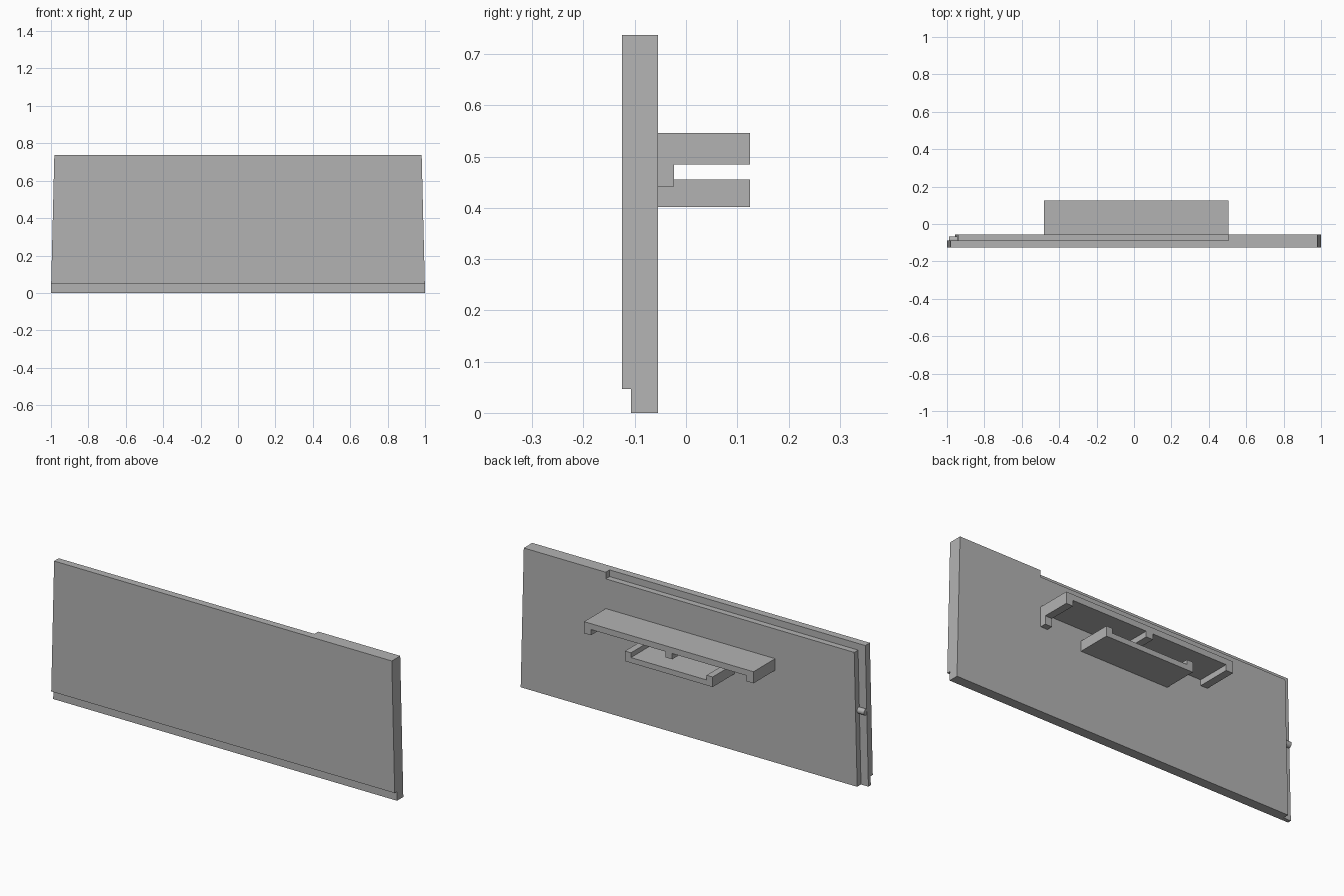
import bpy
import bmesh

cube = bpy.data.objects.get("Cube")
if cube:
    bpy.data.objects.remove(cube, do_unlink=True)

GREY = (0.45, 0.45, 0.45, 1)
grey = bpy.data.materials.new("plain_grey")
grey.use_nodes = True
grey.diffuse_color = GREY
grey.node_tree.nodes["Principled BSDF"].inputs["Base Color"].default_value = GREY


def prism(name, outline, start, end, axis="y"):
    """Extrude an outline: (x, z) along y, or (y, z) along x."""
    bm = bmesh.new()
    rings = []
    for d in (start, end):
        rings.append([bm.verts.new((a, d, b) if axis == "y" else (d, a, b))
                      for a, b in outline])
    bm.faces.new(rings[0])
    bm.faces.new(rings[1][::-1])
    n = len(outline)
    for i in range(n):
        j = (i + 1) % n
        bm.faces.new((rings[0][i], rings[1][i], rings[1][j], rings[0][j]))
    bmesh.ops.recalc_face_normals(bm, faces=bm.faces)
    mesh = bpy.data.meshes.new(name)
    bm.to_mesh(mesh)
    bm.free()
    mesh.materials.append(grey)
    obj = bpy.data.objects.new(name, mesh)
    bpy.context.collection.objects.link(obj)
    return obj


def rect(a0, b0, a1, b1):
    return [(a0, b0), (a1, b0), (a1, b1), (a0, b1)]


def cut(target, cutter):
    mod = target.modifiers.new("cut", "BOOLEAN")
    mod.operation = "DIFFERENCE"
    mod.solver = "EXACT"
    mod.object = cutter
    bpy.context.view_layer.objects.active = target
    bpy.ops.object.modifier_apply(modifier=mod.name)
    bpy.data.objects.remove(cutter, do_unlink=True)


FRONT, BACK, OUTER = -0.125, -0.055, 0.125
REBATE = -0.087
TOP = 0.737
TAPER = 0.018

# Tapered panel with a stepped front foot and rebated back edges
panel = prism("panel", [(-1, 0), (1, 0), (1 - TAPER, TOP), (-1 + TAPER, TOP)], FRONT, BACK)
cut(panel, prism("foot_cutter", rect(-2, -1, 2, 0.047), -1, -0.107))
cut(panel, prism("top_cutter", rect(-2, TOP - 0.035, 0.505, 1), REBATE, 1))
lean = TAPER / TOP
cut(panel, prism("side_cutter",
                 [(-2, -1), (-0.957 - lean, -1), (-0.957 + lean, 1), (-2, 1)], REBATE, 1))

# Small peg in the side rebate
bpy.ops.mesh.primitive_cylinder_add(vertices=24, radius=0.016, depth=0.05,
                                    location=(-0.963, -0.083, 0.39),
                                    rotation=(0, 1.5708, 0))
peg = bpy.context.object
peg.name = "side_peg"
peg.data.materials.append(grey)
bpy.ops.object.shade_smooth_by_angle()

# Upper shelf: thin plate with ribs underneath, and a foot at one end
LEFT, RIGHT, RIB = 0.505, -0.48, 0.04
prism("upper_shelf", rect(BACK, 0.515, OUTER, 0.546), RIGHT, LEFT, "x")
mid = (LEFT + RIGHT) / 2
for name, x in (("right_rib", RIGHT), ("middle_rib", mid - RIB / 2)):
    prism(name, rect(BACK, 0.485, OUTER, 0.515), x, x + RIB, "x")
prism("left_rib", [(BACK, 0.442), (-0.023, 0.442), (-0.023, 0.485),
                   (OUTER, 0.485), (OUTER, 0.515), (BACK, 0.515)],
      LEFT - RIB, LEFT, "x")

# Lower tray: thin plate with a raised lip at each end
HALF, LIP = 0.255, 0.035
prism("lower_tray", rect(BACK, 0.402, OUTER, 0.43), mid - HALF, mid + HALF, "x")
for name, x in (("right_lip", mid - HALF), ("left_lip", mid + HALF - LIP)):
    prism(name, rect(BACK, 0.43, OUTER, 0.455), x, x + LIP, "x")
